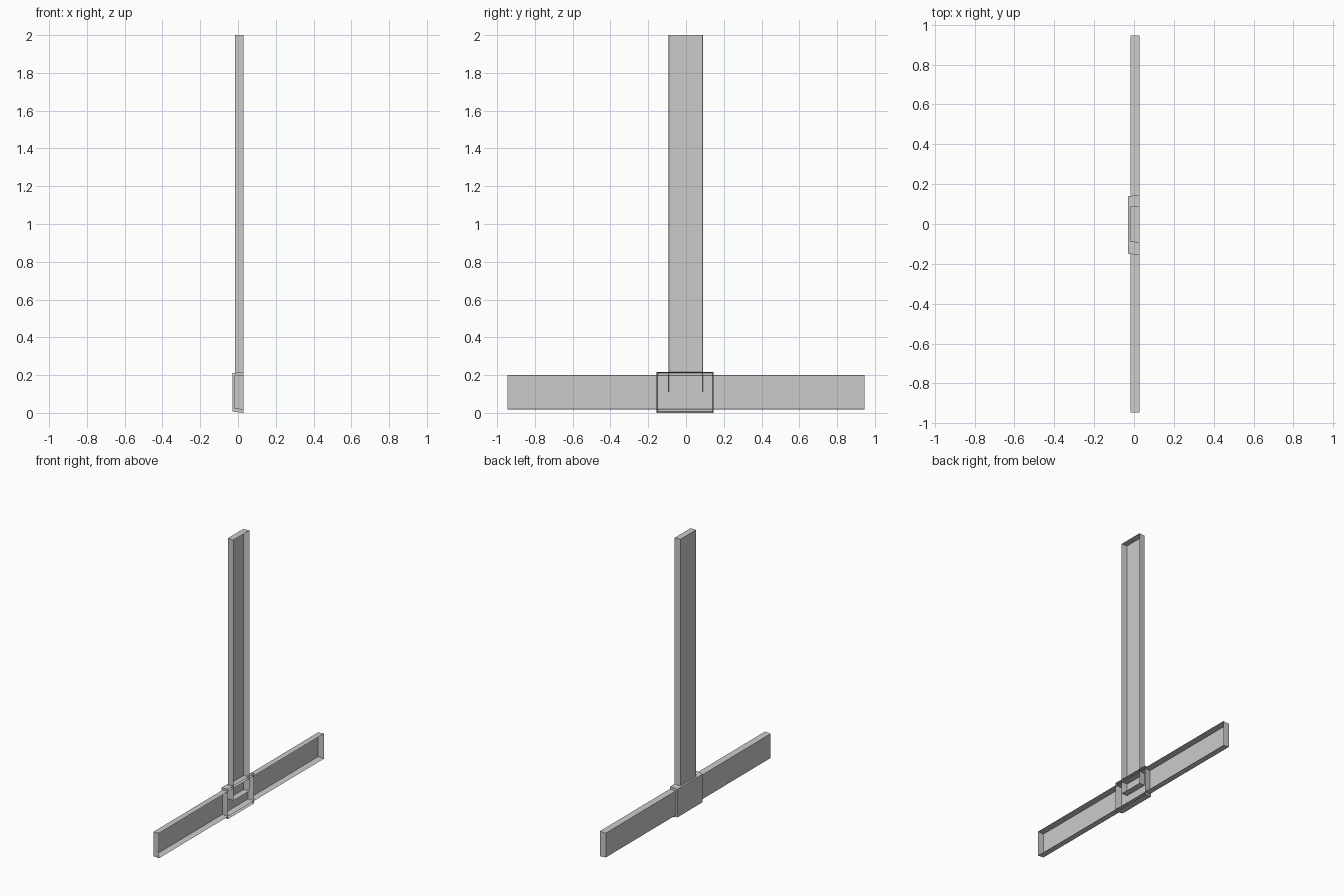
import bpy, bmesh

cube = bpy.data.objects.get("Cube")
if cube:
    bpy.data.objects.remove(cube, do_unlink=True)

grey = bpy.data.materials.new("plain grey")
grey.use_nodes = True
colour = (0.6, 0.6, 0.6, 1.0)
grey.diffuse_color = colour
grey.node_tree.nodes["Principled BSDF"].inputs["Base Color"].default_value = colour

OPEN_X = 0.028


def tray(name, back_x, y_range, z_range, flare_y, flare_z):
    """Thin-skinned box, open towards +x, flaring slightly at the open rim."""
    bm = bmesh.new()
    bmesh.ops.create_cube(bm, size=2)
    rim = [f for f in bm.faces if f.normal.x > 0.5]
    bmesh.ops.delete(bm, geom=rim, context='FACES_ONLY')
    cy, hy = sum(y_range) / 2, (y_range[1] - y_range[0]) / 2
    cz, hz = sum(z_range) / 2, (z_range[1] - z_range[0]) / 2
    for v in bm.verts:
        x, y, z = v.co
        inset = 0 if x > 0 else 1
        v.co = (OPEN_X if x > 0 else back_x,
                cy + y * (hy - inset * flare_y),
                cz + z * (hz - inset * flare_z))
    mesh = bpy.data.meshes.new(name)
    bm.to_mesh(mesh)
    bm.free()
    mesh.materials.append(grey)
    obj = bpy.data.objects.new(name, mesh)
    bpy.context.collection.objects.link(obj)
    return obj


# Upright, crossbeam and the bracket that joins them
tray("upright_channel", -0.017, (-0.093, 0.09), (0.11, 2.0), 0.003, 0)
tray("crossbeam_channel", -0.018, (-0.945, 0.945), (0.018, 0.2), 0, 0.003)
tray("joint_bracket", -0.029, (-0.156, 0.146), (0.0, 0.217), 0.007, 0.007)
